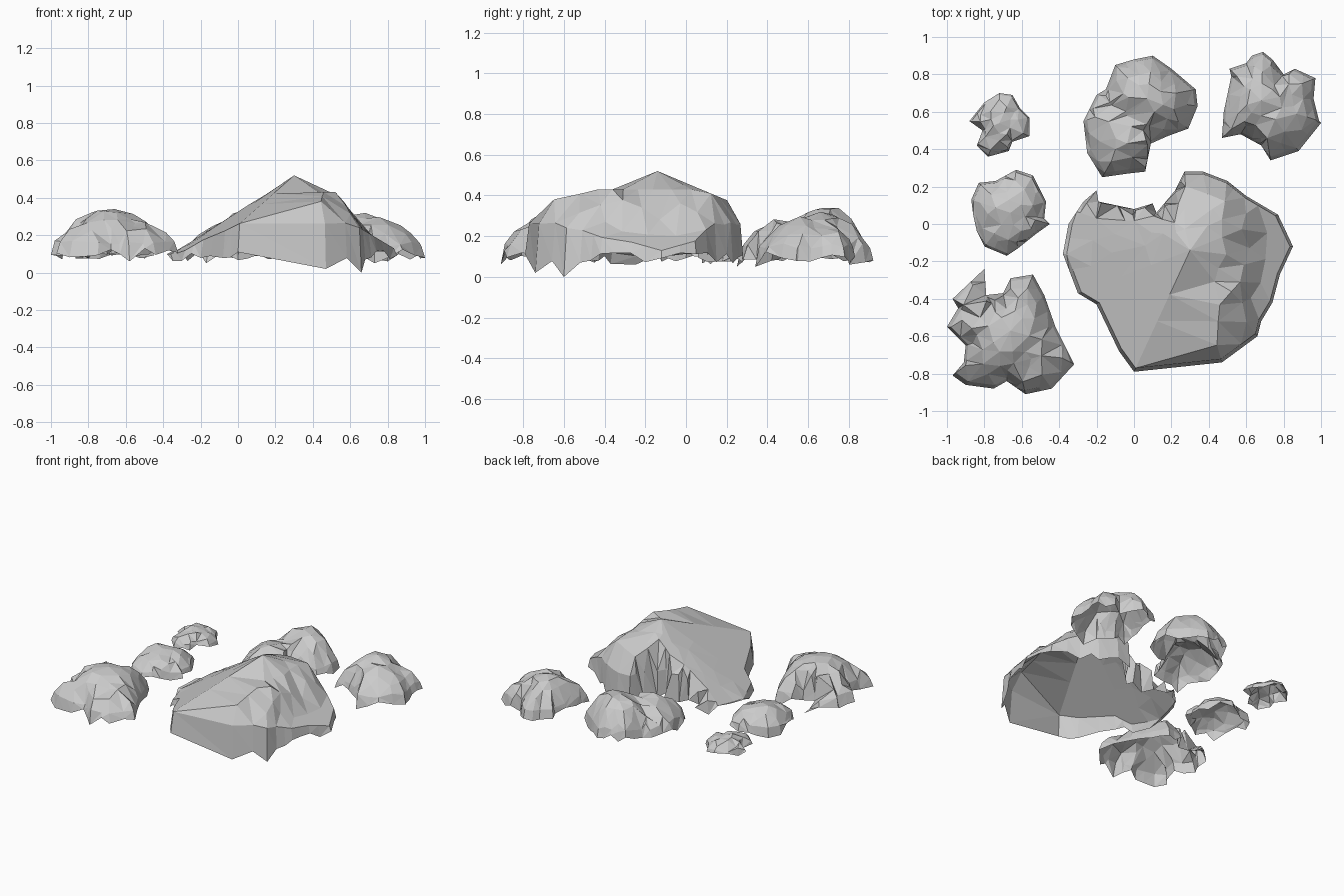
import bpy, math, random
from mathutils import Vector
from mathutils.geometry import delaunay_2d_cdt

if "Cube" in bpy.data.objects:
    bpy.data.objects.remove(bpy.data.objects["Cube"])

random.seed(5)
jit = random.uniform


def height(p, t, top, power, soft, dents, cap, rough):
    """Domed height at point p, lowered by dents and cut by an optional cap."""
    z = 0.12 + (top - 0.12) * (1 - t ** power) ** soft + jit(-rough, rough)
    for x, y, r, d in dents:
        z += d * math.exp(-((p.x - x) ** 2 + (p.y - y) ** 2) / r ** 2)
    if cap:
        z = min(z, cap(p.x, p.y))
    return max(z, 0.1)


def rock(name, outline, centre, top, power=2.3, soft=0.85, dents=(), cap=None,
         rough=0.012, rim=(0.07, 0.13), rings=(0.94, 0.8, 0.6, 0.36), spikes={}):
    """Open-bottomed faceted boulder: ragged rim, domed height, irregular triangles."""
    c = Vector(centre)
    shape = (top, power, soft, dents, cap)
    pts, zs = [], []
    for i, o in enumerate(outline):
        a, b = Vector(o), Vector(outline[(i + 1) % len(outline)])
        pts.append(a)
        zs.append(spikes.get(i, jit(*rim)))
        if 0.1 < (b - a).length < 0.3:
            pts.append(a.lerp(b, jit(0.4, 0.6)))
            zs.append(jit(*rim))
    edge = list(pts)
    count = len(edge)
    # body points on shrinking rings, scattered for irregular facets
    for k, t in enumerate(rings):
        for i in range(k % 2, count, (1, 2, 2, 3)[k]):
            tt = t * (1 + jit(-0.06, 0.06) * (k > 0))
            p = c.lerp(edge[i], tt)
            pts.append(p)
            zs.append(height(p, tt, *shape, rough))
    # extra points along the dents keep the creases crisp
    for x, y, r, d in dents:
        p = Vector((x, y))
        near = min(edge, key=lambda e: abs((e - c).angle(p - c)))
        pts.append(p)
        zs.append(height(p, min(0.95, (p - c).length / (near - c).length), *shape, 0))
    pts.append(c.copy())
    zs.append(height(c, 0, *shape, 0))

    vs, _, fs, orig = delaunay_2d_cdt(pts, [], [list(range(count))], 1, 1e-5)[:4]
    used = sorted({i for f in fs for i in f})
    remap = {v: i for i, v in enumerate(used)}
    verts = [(vs[i].x, vs[i].y, zs[orig[i][0]] if orig[i] else 0.15) for i in used]
    mesh = bpy.data.meshes.new(name)
    mesh.from_pydata(verts, [], [[remap[i] for i in f] for f in fs])
    mesh.update()
    obj = bpy.data.objects.new(name, mesh)
    bpy.context.collection.objects.link(obj)
    return obj


# large boulder: one broad sloping slab, back facet, steep right shoulder
def slab(x, y):
    left = 0.52 - 0.646 * (0.3 - x) + 0.11 * min(0, y + 0.14)
    left -= 0.15 * max(0, y + 0.14 - 0.4 * max(0, 0.3 - x))
    right = max(0.52 - 0.75 * (x - 0.3), 0.43)
    back = 0.52 - 0.42 * (y + 0.14)
    front = min(0.52 + 0.23 * (y + 0.14), 0.45 + 0.35 * (y + 0.45))
    shoulder = max(0.43 - 1.9 * (x - 0.54), 0.27 - 0.6 * (x - 0.6))
    return min(left, right, back, front, shoulder)


rock("large_boulder",
     [(-.38, -.16), (-.35, 0), (-.27, .12), (-.2, .18), (-.19, .12), (0, .08), (.1, .11),
      (.12, .06), (.22, .18), (.27, .28), (.37, .28), (.5, .23), (.6, .15), (.77, .05),
      (.85, -.12), (.78, -.27), (.74, -.42), (.68, -.52), (.66, -.6), (.47, -.74),
      (0, -.79), (-.08, -.68), (-.2, -.43), (-.3, -.37)],
     (.3, -.14), .54, power=4, soft=.5, cap=slab, rough=.006, rim=(.06, .12),
     rings=(.97, .8, .6, .36), dents=[(.45, -.52, .08, -.09), (.58, -.42, .08, -.06)],
     spikes={0: .1, 3: .12, 18: 0.0, 19: .02, 20: .11})

# two-lobed boulder at the back, with a valley between the lobes
rock("back_boulder",
     [(-.1, .85), (0, .88), (.1, .9), (.2, .83), (.33, .72), (.34, .63), (.29, .51),
      (.18, .47), (.09, .43), (.06, .28), (-.03, .27), (-.17, .25), (-.25, .38),
      (-.27, .55), (-.2, .69), (-.15, .72)],
     (.07, .67), .34, power=2.6,
     dents=[(-.1, .4, .16, -.02), (-.13, .65, .07, -.06), (-.04, .58, .07, -.07),
            (.05, .5, .06, -.06)], spikes={11: .05})

# back right boulder with a broken edge
rock("back_right_boulder",
     [(.52, .79), (.51, .83), (.6, .86), (.63, .9), (.69, .92), (.74, .88), (.8, .8),
      (.86, .83), (.97, .78), (.96, .67), (.99, .55), (1, .54), (.88, .39),
      (.73, .34), (.68, .42), (.57, .48), (.47, .46), (.48, .6)],
     (.68, .66), .32, power=2, dents=[(.81, .68, .06, -.03)], spikes={6: .06, 13: .05})

# front left boulder
rock("front_left_boulder",
     [(-1, -.55), (-.94, -.45), (-.97, -.4), (-.8, -.24), (-.79, -.38), (-.7, -.37),
      (-.66, -.29), (-.54, -.27), (-.48, -.38), (-.42, -.55), (-.32, -.75), (-.44, -.88),
      (-.58, -.91), (-.68, -.84), (-.75, -.88), (-.9, -.86), (-.97, -.81), (-.91, -.74),
      (-.9, -.65)],
     (-.66, -.57), .34, dents=[(-.55, -.72, .07, -.04)], spikes={12: .06})

# two small stones on the left
rock("left_stone",
     [(-.86, .05), (-.87, .13), (-.83, .22), (-.74, .23), (-.63, .29), (-.54, .26),
      (-.47, .12), (-.48, .03), (-.45, 0), (-.52, -.05), (-.62, -.13), (-.68, -.17),
      (-.8, -.12), (-.84, -.04)],
     (-.66, .06), .24, dents=[(-.58, .04, .06, -.03)])
rock("small_stone",
     [(-.88, .55), (-.8, .65), (-.72, .7), (-.65, .69), (-.61, .62), (-.56, .57),
      (-.56, .47), (-.65, .44), (-.67, .39), (-.78, .36), (-.84, .42), (-.81, .5)],
     (-.72, .54), .2, rim=(.09, .12), dents=[(-.66, .56, .05, -.02)])
